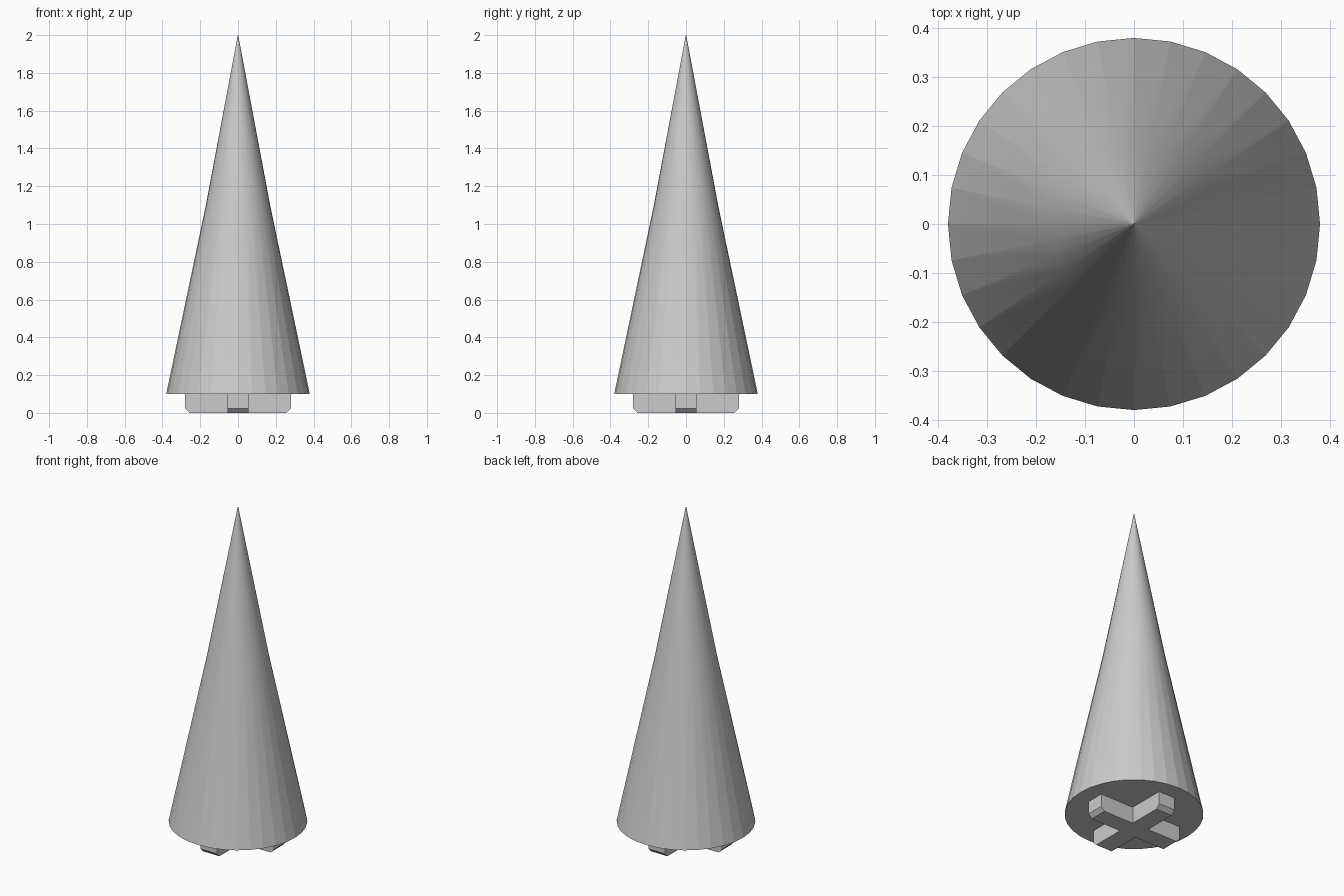
import bpy
import bmesh
import math

SIDES = 32
old = bpy.data.objects.get("Cube")
if old:
    bpy.data.objects.remove(old, do_unlink=True)

grey = bpy.data.materials.new("plain_grey")
grey.use_nodes = True
color = (0.6, 0.6, 0.6, 1)
grey.diffuse_color = color
grey.node_tree.nodes["Principled BSDF"].inputs["Base Color"].default_value = color


def finish(bm, name):
    bmesh.ops.recalc_face_normals(bm, faces=bm.faces[:])
    mesh = bpy.data.meshes.new(name)
    bm.to_mesh(mesh)
    bm.free()
    mesh.materials.append(grey)
    obj = bpy.data.objects.new(name, mesh)
    bpy.context.collection.objects.link(obj)
    return obj


def ring(bm, radius, z):
    step = math.tau / SIDES
    return [bm.verts.new((radius * math.cos(i * step), radius * math.sin(i * step), z))
            for i in range(SIDES)]


# Tall cone: faceted skirt that blends into a smooth, slightly steeper spire
bm = bmesh.new()
base, waist, tip = (ring(bm, r, z) for r, z in ((0.38, 0.1), (0.17, 1.1), (0.001, 2.0)))
for low, high in ((base, waist), (waist, tip)):
    for i in range(SIDES):
        j = (i + 1) % SIDES
        bm.faces.new((low[i], low[j], high[j], high[i])).smooth = True
bm.faces.new(base)
bm.faces.new(tip)
for a, b in zip(base, waist):
    bm.edges.get((a, b)).smooth = False
for loop in (base, tip):
    for i in range(SIDES):
        bm.edges.get((loop[i - 1], loop[i])).smooth = False
finish(bm, "cone_body")

# Cross-shaped plug under the base: a square hub with four arms
HALF, REACH, TOP = 0.055, 0.28, 0.1
bm = bmesh.new()
corners = [bm.verts.new((x * HALF, y * HALF, 0))
           for x, y in ((1, -1), (1, 1), (-1, 1), (-1, -1))]
bm.faces.new(corners)
for i, (dx, dy) in enumerate(((1, 0), (0, 1), (-1, 0), (0, -1))):
    a, b = corners[i], corners[(i + 1) % 4]
    grow = REACH - HALF
    c, d = (bm.verts.new((v.co.x + dx * grow, v.co.y + dy * grow, 0)) for v in (a, b))
    bm.faces.new((a, c, d, b))
result = bmesh.ops.extrude_face_region(bm, geom=bm.faces[:], use_keep_orig=True)
for v in result["geom"]:
    if isinstance(v, bmesh.types.BMVert):
        v.co.z = TOP

# Chamfer the lower edge at the end of each arm
ends = [e for e in bm.edges
        if all(v.co.z < 0.01 for v in e.verts)
        and any(all(abs(abs(v.co[k]) - REACH) < 0.001 for v in e.verts) for k in (0, 1))]
bmesh.ops.bevel(bm, geom=ends, offset=0.024, segments=1, affect='EDGES')
finish(bm, "cross_plug")
